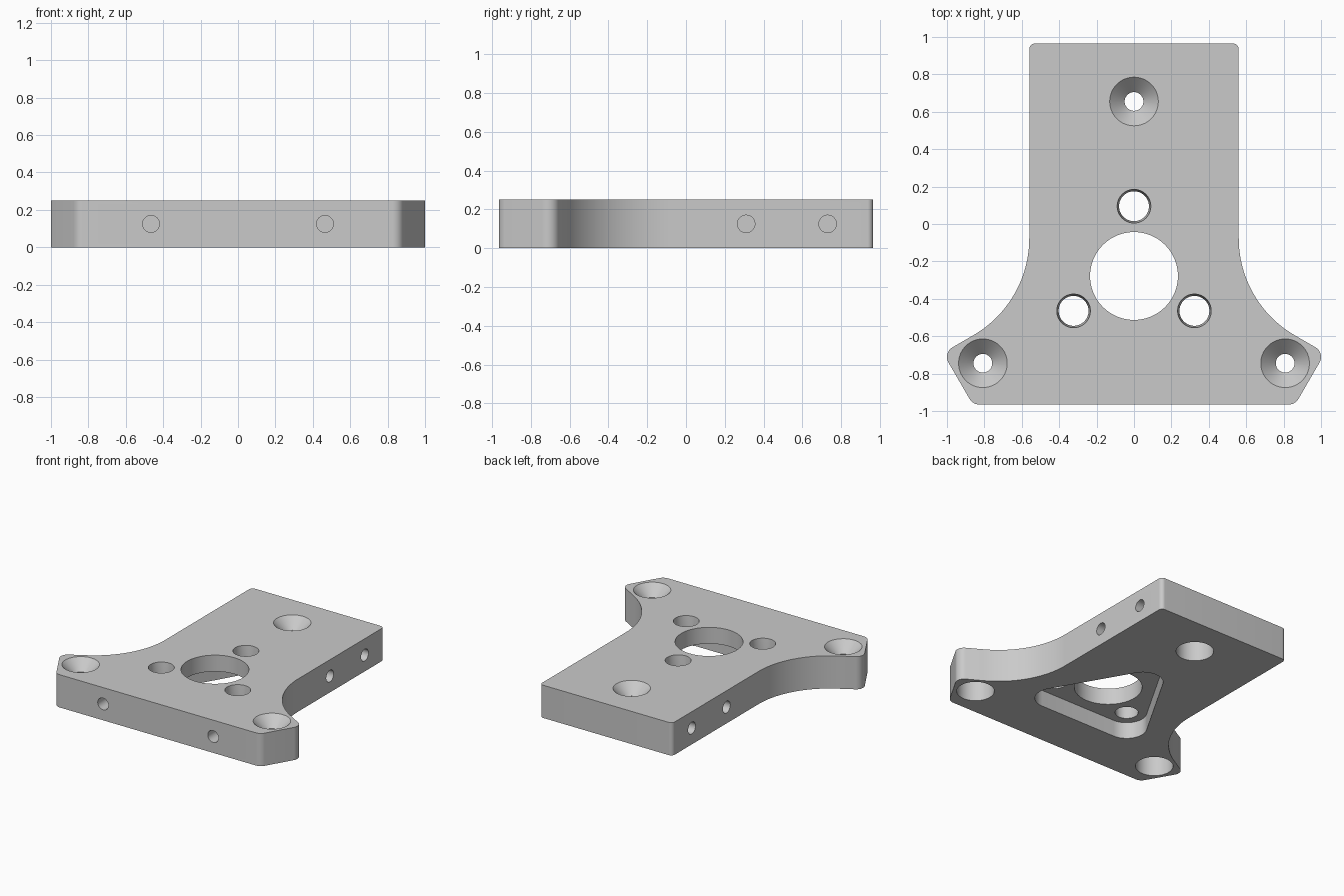
import bpy, bmesh
from math import sin, cos, tan, pi, radians
from mathutils import Vector, Matrix

cube = bpy.data.objects.get("Cube")
if cube:
    bpy.data.objects.remove(cube, do_unlink=True)

THICK = 0.25
MID = THICK / 2
HUB_Y = -0.278          # centre of the three-fold hole pattern
SEG = 64

grey = bpy.data.materials.new("plain_grey")
grey.use_nodes = True
color = (0.59, 0.59, 0.59, 1)
grey.diffuse_color = color
grey.node_tree.nodes["Principled BSDF"].inputs["Base Color"].default_value = color


def make_object(name, bm):
    bmesh.ops.recalc_face_normals(bm, faces=bm.faces)
    mesh = bpy.data.meshes.new(name)
    bm.to_mesh(mesh)
    bm.free()
    mesh.materials.append(grey)
    obj = bpy.data.objects.new(name, mesh)
    bpy.context.collection.objects.link(obj)
    return obj


def fillet(corners):
    """Round every (x, y, radius) corner of a closed polygon."""
    points = []
    for i, (x, y, r) in enumerate(corners):
        p = Vector((x, y))
        a = (Vector(corners[i - 1][:2]) - p).normalized()
        b = (Vector(corners[(i + 1) % len(corners)][:2]) - p).normalized()
        half = a.angle(b) / 2
        centre = p + (a + b).normalized() * r / sin(half)
        start = (p + a * r / tan(half) - centre).normalized()
        end = (p + b * r / tan(half) - centre).normalized()
        steps = 32 if r > 0.3 else 12
        points += [centre + r * start.slerp(end, k / steps) for k in range(steps + 1)]
    return points


def extrude(name, outline, z0, z1):
    bm = bmesh.new()
    face = bm.faces.new([bm.verts.new((p.x, p.y, z0)) for p in outline])
    top = bmesh.ops.extrude_face_region(bm, geom=[face])["geom"]
    verts = [v for v in top if isinstance(v, bmesh.types.BMVert)]
    bmesh.ops.translate(bm, verts=verts, vec=(0, 0, z1 - z0))
    return make_object(name, bm)


def lathe(name, profile, matrix):
    """Closed solid of revolution from (radius, height) pairs."""
    bm = bmesh.new()
    rings = [[bm.verts.new((r * cos(2 * pi * k / SEG), r * sin(2 * pi * k / SEG), z))
              for k in range(SEG)] for r, z in profile]
    for low, high in zip(rings, rings[1:]):
        for k in range(SEG):
            n = (k + 1) % SEG
            bm.faces.new((low[k], low[n], high[n], high[k]))
    bm.faces.new(rings[0])
    bm.faces.new(rings[-1])
    bmesh.ops.transform(bm, matrix=matrix, verts=bm.verts)
    return make_object(name, bm)


def spoke(radius, k):
    a = radians(90 + 120 * k)
    return Vector((radius * cos(a), HUB_Y + radius * sin(a), 0))


# Plate outline: square tail, swept waist and two angled feet
right = [(0.56, 0.965, 0.03), (0.56, -0.422, 0.6),
         (1.022, -0.689, 0.06), (0.862, -0.965, 0.06)]
left = [(-x, y, r) for x, y, r in reversed(right)]
plate = extrude("mounting_plate", fillet(right + left), 0, THICK)

# Central bore and triangular pocket in the underside
cutters = [lathe("centre_bore_cutter", [(0.235, -0.1), (0.235, 0.4)],
                 Matrix.Translation((0, HUB_Y, 0)))]
pocket = [(*spoke(0.653, k).xy, 0.14) for k in range(3)]
cutters.append(extrude("pocket_cutter", fillet(pocket), -0.1, MID))

# Tapered inner holes and countersunk, counterbored outer holes
taper = [(0.07, 0), (0.08, MID), (0.09, THICK), (0.094, 0.3)]
sink = [(0.13, -0.05), (0.13, 0.155), (0.05, 0.155), (0.05, 0.17), (0.18, 0.30)]
for k in range(3):
    cutters.append(lathe("inner_hole_cutter", taper, Matrix.Translation(spoke(0.373, k))))
    cutters.append(lathe("outer_hole_cutter", sink, Matrix.Translation(spoke(0.933, k))))

# Blind cross holes in the front edge and both long sides
blind = [(0.045, -0.25), (0.045, 0.1)]
for side in (-1, 1):
    cutters.append(lathe("front_hole_cutter", blind,
                         Matrix.Translation((side * 0.465, -0.965, MID))
                         @ Matrix.Rotation(pi / 2, 4, 'X')))
    for y in (0.31, 0.73):
        cutters.append(lathe("side_hole_cutter", blind,
                             Matrix.Translation((side * 0.56, y, MID))
                             @ Matrix.Rotation(side * pi / 2, 4, 'Y')))

# Cut everything, then drop the cutters
bpy.ops.object.select_all(action='DESELECT')
bpy.context.view_layer.objects.active = plate
plate.select_set(True)
for cutter in cutters:
    cutter.hide_render = True
    mod = plate.modifiers.new("cut", 'BOOLEAN')
    mod.operation = 'DIFFERENCE'
    mod.solver = 'EXACT'
    mod.object = cutter
    bpy.ops.object.modifier_apply(modifier=mod.name)
    bpy.data.objects.remove(cutter, do_unlink=True)

bpy.ops.object.shade_smooth_by_angle(angle=radians(30))
